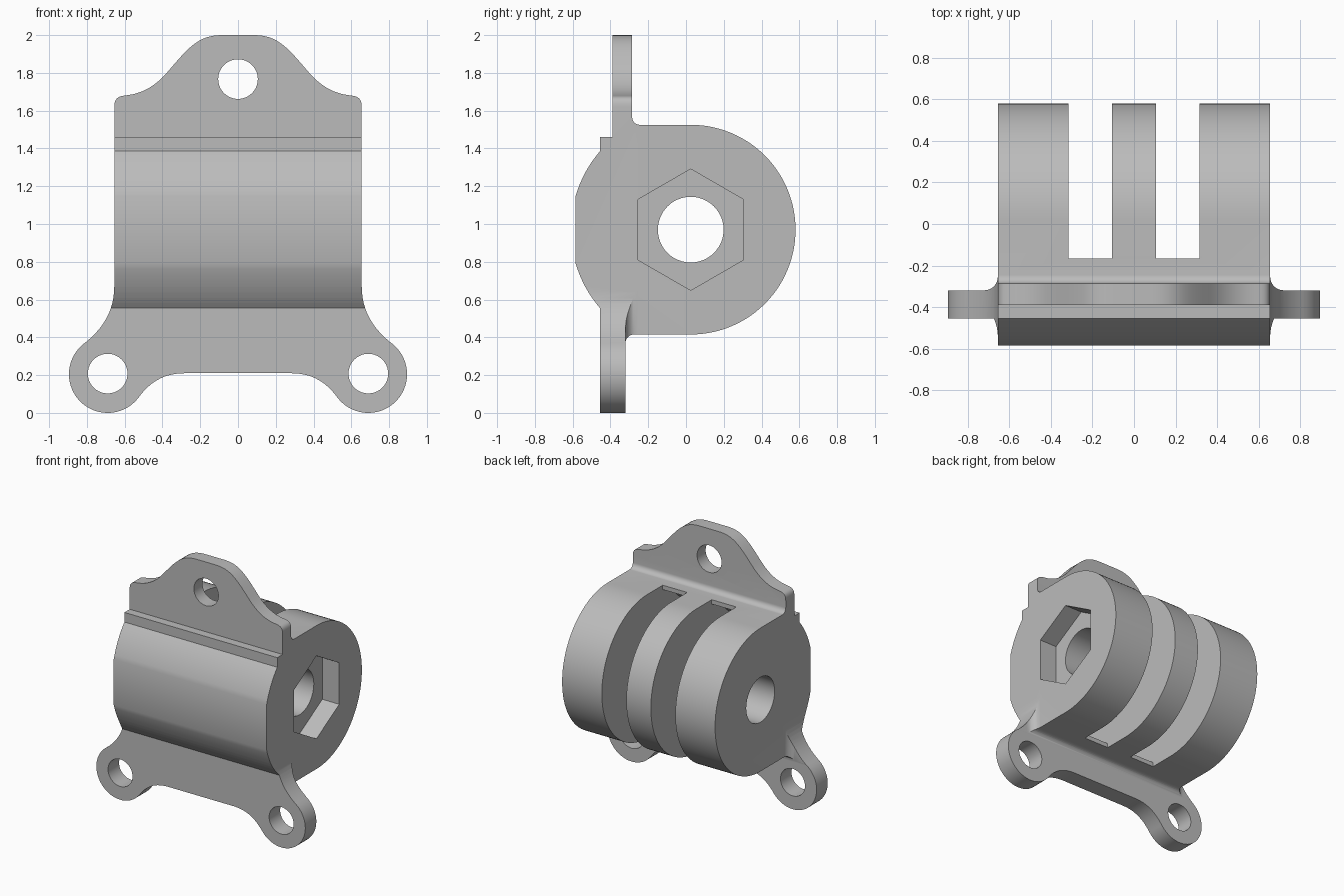
import bpy, bmesh, math

if "Cube" in bpy.data.objects:
    bpy.data.objects.remove(bpy.data.objects["Cube"])

CY, CZ = 0.025, 0.97          # pivot axis position (y, z)
HALF = 0.655                  # half width of the body


def arc(cx, cy, r, a0, a1, n):
    return [(cx + r * math.cos(math.radians(a0 + (a1 - a0) * i / n)),
             cy + r * math.sin(math.radians(a0 + (a1 - a0) * i / n))) for i in range(n + 1)]


def bezier(a, b, c, d, n=14):
    out = []
    for i in range(n + 1):
        t = i / n
        s = 1 - t
        w = (s**3, 3 * s * s * t, 3 * s * t * t, t**3)
        out.append(tuple(sum(k * p[j] for k, p in zip(w, (a, b, c, d))) for j in (0, 1)))
    return out


def prism(name, pts, axis, lo, hi):
    """Extrude a closed 2D outline along an axis."""
    place = {'x': lambda u, v, t: (t, u, v),
             'y': lambda u, v, t: (u, t, v),
             'z': lambda u, v, t: (u, v, t)}[axis]
    clean = [p for i, p in enumerate(pts) if math.dist(p, pts[i - 1]) > 1e-5]
    bm = bmesh.new()
    rings = [[bm.verts.new(place(u, v, t)) for u, v in clean] for t in (lo, hi)]
    bm.faces.new(rings[0])
    bm.faces.new(rings[1])
    for i in range(len(clean)):
        bm.faces.new((rings[0][i - 1], rings[0][i], rings[1][i], rings[1][i - 1]))
    bmesh.ops.recalc_face_normals(bm, faces=bm.faces)
    mesh = bpy.data.meshes.new(name)
    bm.to_mesh(mesh)
    bm.free()
    ob = bpy.data.objects.new(name, mesh)
    bpy.context.collection.objects.link(ob)
    return ob


def combine(target, tool, op='DIFFERENCE'):
    tool.hide_render = True
    mod = target.modifiers.new(op, 'BOOLEAN')
    mod.operation, mod.solver, mod.object = op, 'EXACT', tool
    bpy.context.view_layer.objects.active = target
    bpy.ops.object.modifier_apply(modifier=mod.name)
    bpy.data.objects.remove(tool, do_unlink=True)


# Side profile: top tab, step, rounded front, lower tab, round barrel
R = 0.635
a_in = math.degrees(math.acos((-0.455 - CY) / R))
a_out = math.degrees(math.acos((-0.585 - CY) / R))
side = [(-0.39, 2.1), (-0.39, 1.46), (-0.455, 1.46)]
side += arc(CY, CZ, R, a_in, a_out, 8)
side += arc(CY, CZ, R, 360 - a_out, 360 - a_in, 8)
side += [(-0.455, -0.1), (-0.32, -0.1)]
side += arc(-0.275, 0.37, 0.045, 180, 90, 8)
side += arc(CY, CZ, 0.555, -90, 90, 56)
side += arc(-0.245, 1.565, 0.04, -90, -180, 8)
side += [(-0.285, 2.1)]
bracket = prism("mount_bracket", side, 'x', -1.0, 1.0)

# Front outline, right half mirrored to the left
half = bezier((0.08, 2.0), (0.20, 2.0), (0.25, 1.95), (0.36, 1.82))
half += bezier((0.36, 1.82), (0.43, 1.735), (0.50, 1.69), (0.60, 1.68))
half += bezier((0.60, 1.68), (0.64, 1.675), (HALF, 1.66), (HALF, 1.62), 8)
half += bezier((HALF, 0.67), (HALF, 0.52), (0.737, 0.428), (0.816, 0.366))
half += arc(0.69, 0.205, 0.205, 52, -143, 36)
half += bezier((0.526, 0.082), (0.47, 0.157), (0.40, 0.21), (0.28, 0.21))
outline = half + [(-x, z) for x, z in reversed(half)]
combine(bracket, prism("outline", outline, 'y', -1.0, 1.0), 'INTERSECT')

# Trim the barrel ends behind the ears, leaving a cove
for s in (-1, 1):
    trim = [(HALF, 0.9)] + arc(0.72, -0.254, 0.065, 180, 270, 8) + [(1.2, -0.319), (1.2, 0.9)]
    combine(bracket, prism("end_trim", [(s * x, y) for x, y in trim], 'z', -0.2, 2.2))

# Two slots for the mating fingers, hollowed round inside
rs, ys = 0.555, -0.165
a = math.degrees(math.acos((ys - CY) / rs))
slot = [(ys, 1.8)] + arc(CY, CZ, rs, a, 360 - a, 40) + [(ys, 0.2), (0.9, 0.2), (0.9, 1.8)]
for lo, hi in ((-0.315, -0.105), (0.105, 0.315)):
    combine(bracket, prism("slot", slot, 'x', lo, hi))

# Pivot bore and hexagonal nut pocket on the right end
combine(bracket, prism("bore", arc(CY, CZ, 0.174, 0, 360, 48)[:-1], 'x', -1, 1))
combine(bracket, prism("nut_pocket", arc(CY, CZ, 0.321, 30, 390, 6)[:-1], 'x', HALF - 0.145, 1))

# Three screw holes through the tabs
for x, z in ((0, 1.767), (-0.69, 0.208), (0.69, 0.208)):
    combine(bracket, prism("screw_hole", arc(x, z, 0.105, 0, 360, 40)[:-1], 'y', -1, -0.1 if z < 1 else 1))

# Colour and shading
grey = bpy.data.materials.new("mid_grey")
grey.diffuse_color = (0.5, 0.5, 0.5, 1)
grey.use_nodes = True
grey.node_tree.nodes["Principled BSDF"].inputs["Base Color"].default_value = grey.diffuse_color
bracket.data.materials.clear()
bracket.data.materials.append(grey)
for ob in bpy.context.selected_objects:
    ob.select_set(False)
bracket.select_set(True)
bpy.context.view_layer.objects.active = bracket
bpy.ops.object.shade_smooth_by_angle(angle=math.radians(30))
